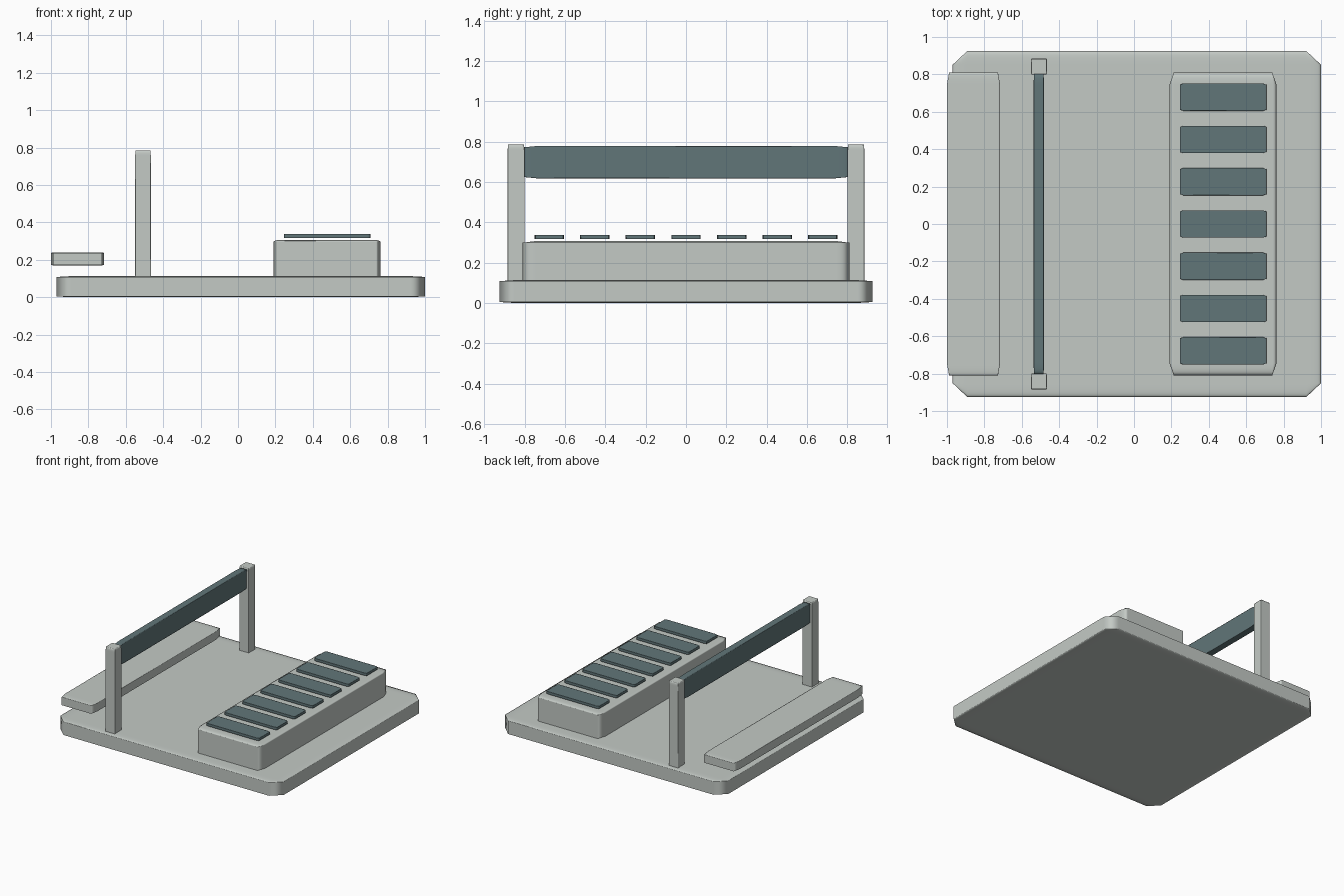
import bpy

if "Cube" in bpy.data.objects:
    bpy.data.objects.remove(bpy.data.objects["Cube"], do_unlink=True)


def material(name, colour):
    mat = bpy.data.materials.new(name)
    mat.use_nodes = True
    mat.diffuse_color = (*colour, 1)
    mat.node_tree.nodes["Principled BSDF"].inputs["Base Color"].default_value = (*colour, 1)
    return mat


pale = material("pale_grey", (0.55, 0.59, 0.56))
slate = material("slate", (0.12, 0.18, 0.19))


def block(name, x, y, z, mat, bevel=0.04):
    """Softened box between (min, max) pairs; the bevel stretches with the box."""
    spans = (x, y, z)
    bpy.ops.mesh.primitive_cube_add(size=1, location=[(a + b) / 2 for a, b in spans])
    obj = bpy.context.object
    obj.name = name
    obj.scale = [b - a for a, b in spans]
    obj.data.materials.append(mat)
    bpy.ops.object.shade_smooth()
    mod = obj.modifiers.new("Soft edges", "BEVEL")
    mod.width = bevel
    mod.segments = 1
    mod.harden_normals = True
    return obj


# Base plate
block("base_plate", (-0.97, 1.0), (-0.925, 0.925), (0, 0.113), pale)

# Raised console with a row of floating keys
block("console", (0.19, 0.762), (-0.81, 0.81), (0.10, 0.307), pale)
for i in range(7):
    y = (i - 3) * 0.226
    block(f"key_{i + 1}", (0.245, 0.708), (y - 0.073, y + 0.073), (0.316, 0.338), slate)

# Raised slab along the right edge
block("side_slab", (-1.0, -0.716), (-0.81, 0.81), (0.17, 0.24), pale)

# Screen carried between two posts
for name, side in (("front_post", -1), ("back_post", 1)):
    block(name, (-0.55, -0.466), sorted((side * 0.80, side * 0.885)), (0.08, 0.785), pale)
block("screen_panel", (-0.537, -0.481), (-0.805, 0.805), (0.618, 0.778), slate)
